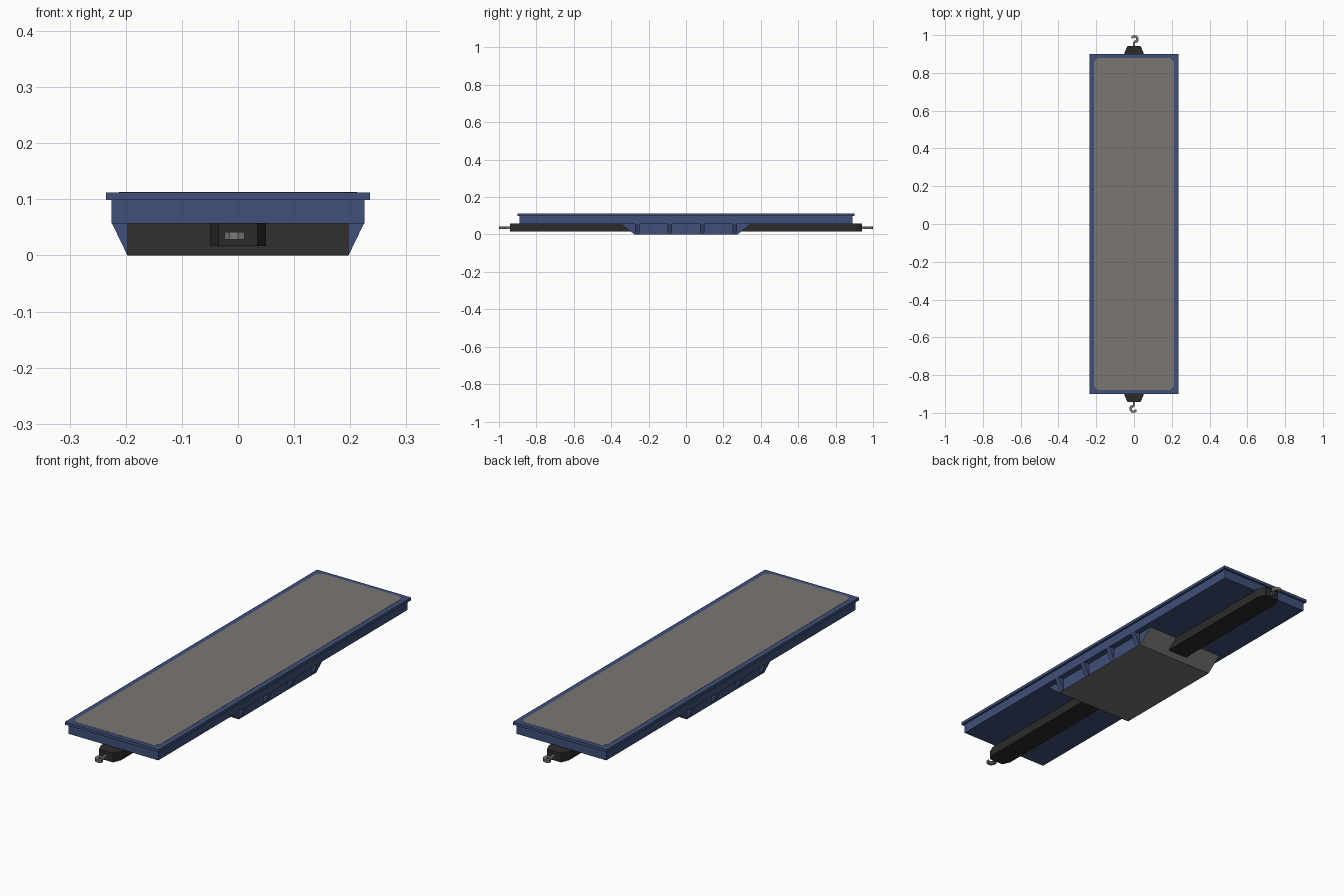
import bpy, bmesh, math
from mathutils import Matrix

if "Cube" in bpy.data.objects:
    bpy.data.objects.remove(bpy.data.objects["Cube"])


def material(name, color):
    m = bpy.data.materials.new(name)
    m.diffuse_color = (*color, 1)
    m.use_nodes = True
    m.node_tree.nodes["Principled BSDF"].inputs["Base Color"].default_value = m.diffuse_color
    return m


BLUE = material("navy blue", (0.05, 0.08, 0.195))
GREY = material("warm deck grey", (0.195, 0.181, 0.174))
BLACK = material("coupler black", (0.025, 0.024, 0.023))
STEEL = material("hook steel", (0.19, 0.19, 0.185))
TO_YZ = Matrix(((0, 0, 1), (1, 0, 0), (0, 1, 0)))   # profile (y, z), extruded along x
TO_XZ = Matrix(((1, 0, 0), (0, 0, 1), (0, 1, 0)))   # profile (x, z), extruded along y


def prism(name, pts, lo, hi, mats, axes=None, rule=None):
    """Extrude a flat outline from lo to hi, optionally turned onto other axes."""
    bm = bmesh.new()
    face = bm.faces.new([bm.verts.new((a, b, lo)) for a, b in pts])
    ext = bmesh.ops.extrude_face_region(bm, geom=[face])["geom"]
    for v in ext:
        if isinstance(v, bmesh.types.BMVert):
            v.co.z = hi
    if axes:
        bm.transform(axes.to_4x4())
    bmesh.ops.recalc_face_normals(bm, faces=bm.faces)
    bm.normal_update()
    if rule:
        for f in bm.faces:
            f.material_index = rule(f)
    me = bpy.data.meshes.new(name)
    bm.to_mesh(me)
    bm.free()
    for m in mats:
        me.materials.append(m)
    ob = bpy.data.objects.new(name, me)
    bpy.context.collection.objects.link(ob)
    return ob


def rect(x, y):
    return [(-x, -y), (x, -y), (x, y), (-x, y)]


def chamfered(x, y, cx, cy):
    return [(-x + cx, -y), (x - cx, -y), (x, -y + cy), (x, y - cy),
            (x - cx, y), (-x + cx, y), (-x, y - cy), (-x, -y + cy)]


# Main floor body, overhanging rim and deck panel
prism("floor_body", rect(0.225, 0.89), 0.057, 0.099, [BLUE])
prism("deck_rim", rect(0.235, 0.9), 0.099, 0.112, [BLUE])
prism("deck_panel", chamfered(0.212, 0.88, 0.022, 0.022), 0.108, 0.113, [GREY])

# Underfloor box: grey bottom and sloped ends, blue sides
prism("underfloor_box", [(-0.35, 0.058), (-0.275, 0), (0.275, 0), (0.35, 0.058)],
      -0.197, 0.197, [GREY, BLUE], TO_YZ, lambda f: int(abs(f.normal.x) > 0.5))

# Triangular side gussets
for s in (-1, 1):
    for i, y in enumerate((-0.26, -0.087, 0.087, 0.26)):
        prism(f"side_gusset_{'left' if s < 0 else 'right'}_{i + 1}",
              [(s * 0.19, 0), (s * 0.197, 0), (s * 0.225, 0.058), (s * 0.19, 0.058)],
              y - 0.0125, y + 0.0125, [BLUE], TO_XZ)

# Drawbar running the length of the wagon with tapered ends
prism("drawbar", chamfered(0.05, 0.942, 0.015, 0.035), 0.017, 0.058, [BLACK])

# Coupling hooks: a flat bent strip, turned half around for the back
hook = [(-0.006, -0.93), (-0.006, -0.957), (-0.017, -0.961), (-0.024, -0.970),
        (-0.024, -0.985), (-0.015, -0.997), (0.000, -1.0), (0.012, -0.994),
        (0.012, -0.982), (0.006, -0.982), (0.001, -0.988), (-0.008, -0.986),
        (-0.012, -0.980), (-0.011, -0.974), (0.000, -0.969), (0.006, -0.962),
        (0.006, -0.93)]
for name, s in (("front_hook", 1), ("back_hook", -1)):
    prism(name, [(s * x, s * y) for x, y in hook], 0.028, 0.042, [STEEL])
